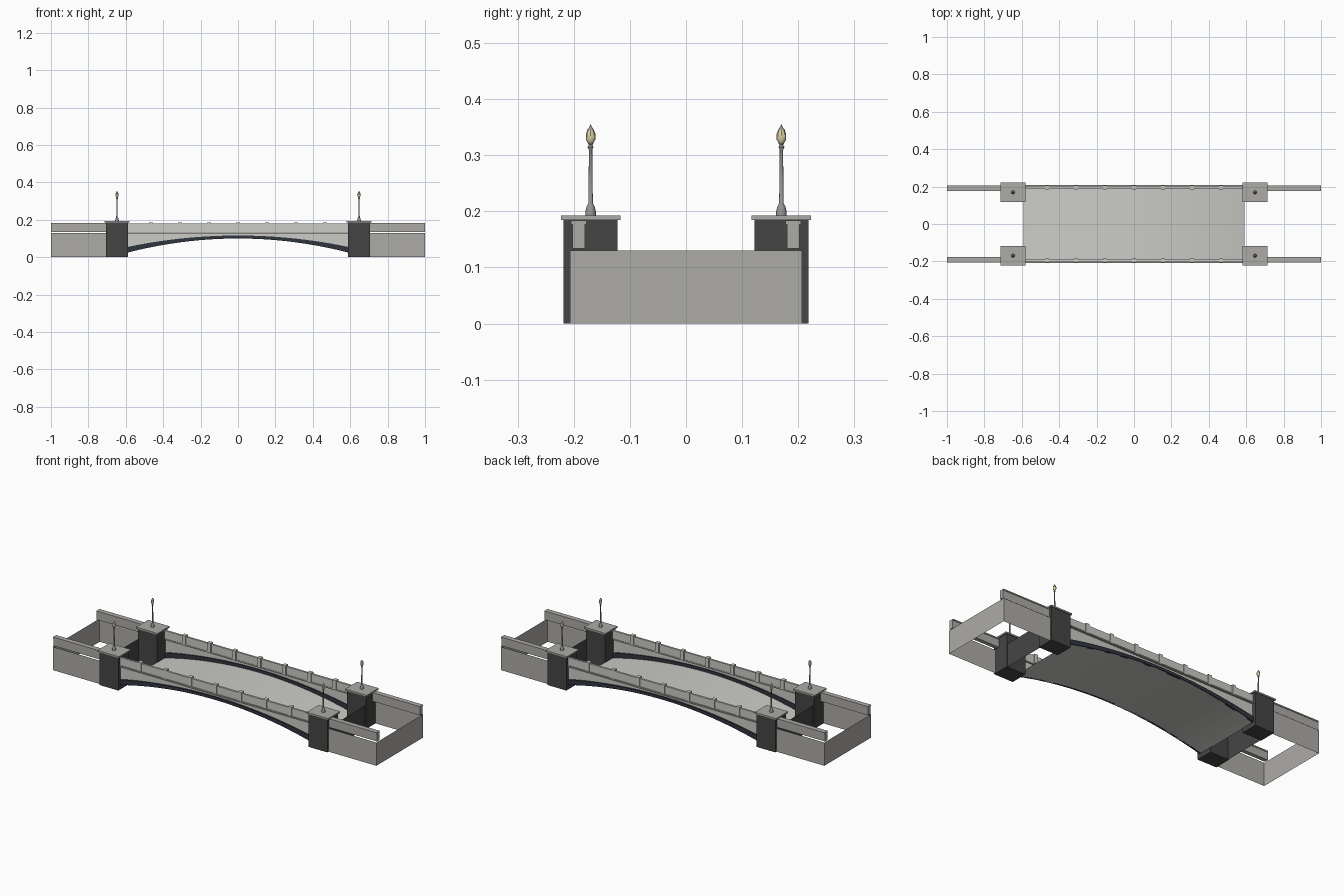
import bpy, bmesh, math

if "Cube" in bpy.data.objects:
    bpy.data.objects.remove(bpy.data.objects["Cube"])

def mat(name, col):
    m = bpy.data.materials.new(name)
    m.diffuse_color = (*col, 1)
    m.use_nodes = True
    m.node_tree.nodes["Principled BSDF"].inputs["Base Color"].default_value = m.diffuse_color
    return m

STONE = mat("stone", (0.42, 0.41, 0.39))
PALE = mat("pale_stone", (0.6, 0.6, 0.57))
DARK = mat("weathered_stone", (0.06, 0.06, 0.06))
RIB = mat("arch_paint", (0.03, 0.035, 0.05))
METAL = mat("lamp_metal", (0.3, 0.3, 0.3))
GLASS = mat("lamp_glass", (0.75, 0.65, 0.4))

def finish(name, bm, m):
    bmesh.ops.recalc_face_normals(bm, faces=bm.faces)
    me = bpy.data.meshes.new(name)
    bm.to_mesh(me)
    bm.free()
    me.materials.append(m)
    ob = bpy.data.objects.new(name, me)
    bpy.context.collection.objects.link(ob)
    return ob

def box(name, x, y, z, m):
    bm = bmesh.new()
    bmesh.ops.create_cube(bm, size=1)
    for v in bm.verts:
        v.co = [lo + (c + 0.5) * (hi - lo) for c, (lo, hi) in zip(v.co, (x, y, z))]
    return finish(name, bm, m)

def span(s, a, b):
    return tuple(sorted((s * a, s * b)))

HALF, N = 0.59, 32
XS = [-HALF + 2 * HALF * i / N for i in range(N + 1)]

def low(x):
    return 0.025 + 0.075 * (1 - (x / HALF) ** 2)

def high(x):
    return 0.055 + 0.061 * (1 - (x / HALF) ** 2)

def strip(name, sections, m, closed=False):
    """Skin a series of cross-sections along x."""
    bm = bmesh.new()
    rows = [[bm.verts.new(p) for p in s] for s in sections]
    n = len(rows[0])
    for a, b in zip(rows, rows[1:]):
        for i in range(n if closed else n - 1):
            j = (i + 1) % n
            bm.faces.new((a[i], a[j], b[j], b[i]))
    if closed:
        bm.faces.new(rows[0])
        bm.faces.new(rows[-1])
    return finish(name, bm, m)

def lathe(name, profile, cx, cy, m, seg=12):
    bm = bmesh.new()
    rows = [[bm.verts.new((cx + r * math.cos(2 * math.pi * k / seg),
                           cy + r * math.sin(2 * math.pi * k / seg), z))
             for k in range(seg)] for r, z in profile]
    for a, b in zip(rows, rows[1:]):
        for k in range(seg):
            j = (k + 1) % seg
            bm.faces.new((a[k], a[j], b[j], b[k]))
    bm.faces.new(rows[0])
    bm.faces.new(rows[-1])
    ob = finish(name, bm, m)
    ob.data.shade_smooth()
    ob.data.set_sharp_from_angle(angle=math.radians(40))

# Arch barrel: a single curved sheet
strip("arch_barrel", [[(x, -0.2, low(x)), (x, 0.2, low(x))] for x in XS], PALE)

for s in (-1, 1):
    # Arch rib and spandrel wall on each face
    strip("arch_rib", [[(x, s * 0.192, low(x)), (x, s * 0.204, low(x)),
                        (x, s * 0.204, high(x)), (x, s * 0.192, high(x))] for x in XS], RIB, True)
    strip("spandrel_wall", [[(x, s * 0.197, high(x)), (x, s * 0.197, 0.13)] for x in XS], PALE)
    # Span parapet, string course and posts
    box("string_course", (-HALF, HALF), span(s, 0.189, 0.209), (0.128, 0.135), STONE)
    box("span_parapet", (-HALF, HALF), span(s, 0.191, 0.202), (0.135, 0.179), PALE)
    for i in range(-3, 4):
        x = i * 0.155
        box("parapet_post", (x - 0.011, x + 0.011), span(s, 0.184, 0.206), (0.135, 0.186), PALE)

for sx in (-1, 1):
    # Open abutment: end wall, inner wall and side walls are thin sheets
    strip("end_wall", [[(sx, y, 0), (sx, y, 0.13)] for y in (-0.207, 0.207)], STONE)
    strip("inner_wall", [[(sx * 0.7, y, 0), (sx * 0.7, y, 0.13)] for y in (-0.207, 0.207)], DARK)
    for sy in (-1, 1):
        strip("side_wall", [[(x * sx, sy * 0.207, 0), (x * sx, sy * 0.207, 0.13)]
                            for x in (0.7, 1)], STONE)
        box("approach_parapet", span(sx, 0.7, 1), span(sy, 0.18, 0.202), (0.134, 0.177), STONE)
        box("approach_coping", span(sx, 0.7, 1), span(sy, 0.177, 0.205), (0.177, 0.184), STONE)
        # Pier with cap
        box("pier", span(sx, 0.587, 0.705), span(sy, 0.122, 0.218), (0, 0.185), DARK)
        box("pier_cap", span(sx, 0.58, 0.713), span(sy, 0.117, 0.223), (0.185, 0.193), STONE)
        # Lamp standard and lantern
        cx, cy = sx * 0.647, sy * 0.17
        lathe("lamp_post", [(0.0095, 0.193), (0.0095, 0.199), (0.007, 0.209), (0.004, 0.214),
                            (0.003, 0.31), (0.0055, 0.315), (0.003, 0.318), (0.006, 0.323)],
              cx, cy, METAL)
        lathe("lamp_lantern", [(0.005, 0.322), (0.0085, 0.328), (0.0085, 0.338), (0.006, 0.345)],
              cx, cy, GLASS, 8)
        lathe("lamp_finial", [(0.0065, 0.345), (0.004, 0.348), (0.002, 0.351), (0.0005, 0.355)],
              cx, cy, METAL)
